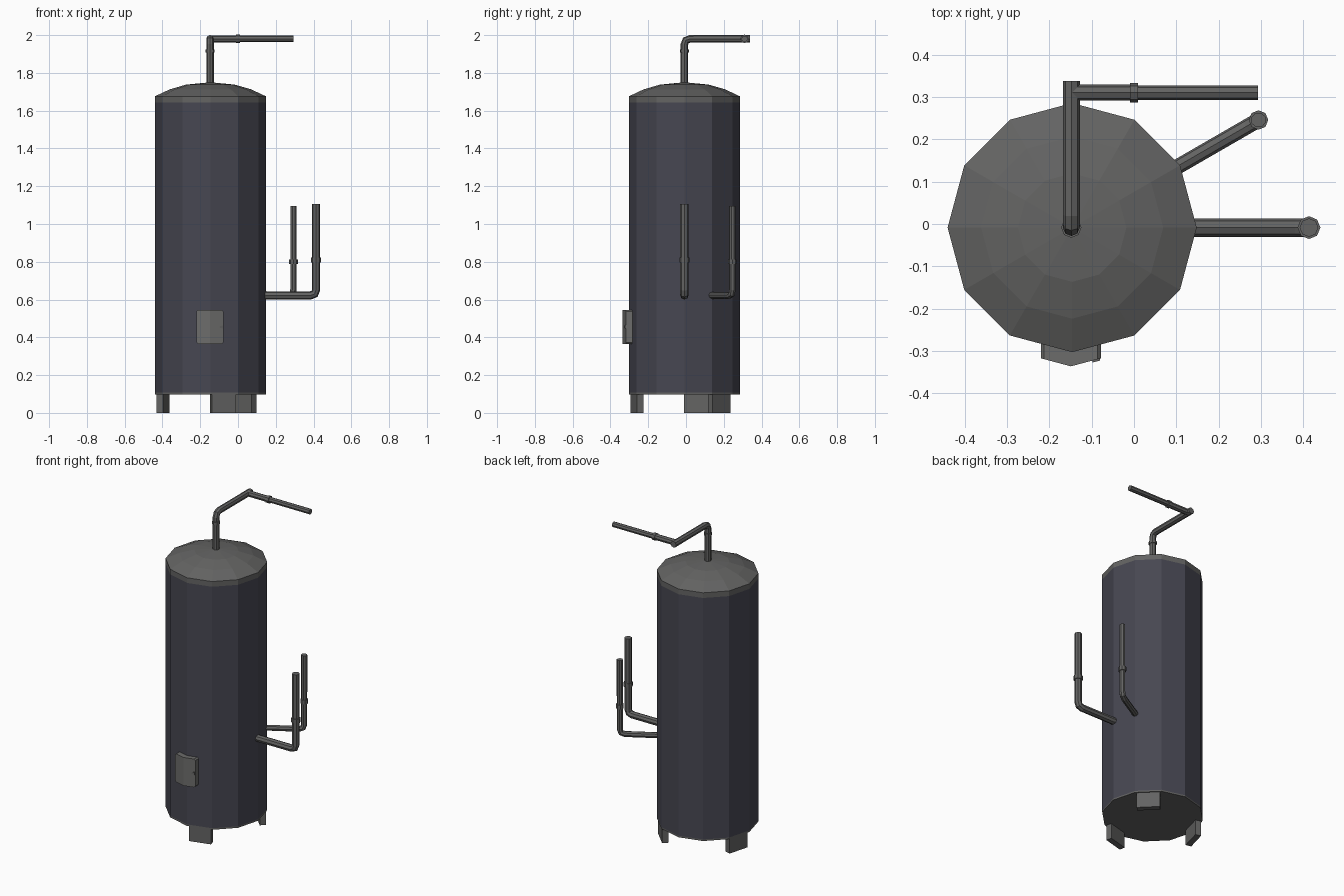
import bpy, bmesh, math
from mathutils import Vector

if "Cube" in bpy.data.objects:
    bpy.data.objects.remove(bpy.data.objects["Cube"])

CX, CY, R = -0.146, -0.0085, 0.294   # tank axis and radius


def material(name, rgb):
    m = bpy.data.materials.new(name)
    m.diffuse_color = (*rgb, 1)
    m.use_nodes = True
    m.node_tree.nodes["Principled BSDF"].inputs["Base Color"].default_value = m.diffuse_color
    return m


BODY = material("dark blue grey", (0.062, 0.062, 0.083))
GREY = material("mid grey", (0.125, 0.125, 0.123))
DOOR = material("door grey", (0.15, 0.15, 0.145))


def finish(name, bm, mats):
    bmesh.ops.recalc_face_normals(bm, faces=bm.faces)
    me = bpy.data.meshes.new(name)
    bm.to_mesh(me)
    bm.free()
    for m in mats:
        me.materials.append(m)
    ob = bpy.data.objects.new(name, me)
    bpy.context.collection.objects.link(ob)
    return ob


def skin(bm, rings):
    """Join equal rings of points with quads and cap both ends."""
    vs = [[bm.verts.new(p) for p in r] for r in rings]
    n = len(vs[0])
    for a, b in zip(vs, vs[1:]):
        for i in range(n):
            bm.faces.new((a[i], a[(i + 1) % n], b[(i + 1) % n], b[i]))
    bm.faces.new(vs[0][::-1])
    bm.faces.new(vs[-1])


# Tank: 12-sided lathe, blue shell with grey bands, base and domed lid
profile = [(R, 0.097), (R, 0.107), (R, 1.643), (R, 1.676), (0.215, 1.713),
           (0.128, 1.738), (0.004, 1.75)]
bm = bmesh.new()
skin(bm, [[(CX + r * math.cos(math.radians(30 * i)),
            CY + r * math.sin(math.radians(30 * i)), z) for i in range(12)]
          for r, z in profile])
for f in bm.faces:
    z = f.calc_center_median().z
    f.material_index = 0 if 0.5 < z < 1.2 else 1
finish("tank", bm, [BODY, GREY])

# Three feet, each parallel to a tank facet
for k, deg in enumerate((-75, 45, 165)):
    a = math.radians(deg)
    out = Vector((math.cos(a), math.sin(a), 0))
    side = Vector((-out.y, out.x, 0))
    c = Vector((CX, CY, 0)) + out * 0.26
    bm = bmesh.new()
    skin(bm, [[c + out * u * 0.018 + side * v * 0.067 + Vector((0, 0, z))
               for u, v in ((-1, -1), (1, -1), (1, 1), (-1, 1))] for z in (0, 0.1)])
    finish(f"foot_{k + 1}", bm, [GREY])


# Pipes: 8-sided sweep with bevelled elbows
def pipe(name, pts, r, bend=0.03):
    pts = [Vector(p) for p in pts]
    path = [pts[0]]
    for a, p, b in zip(pts, pts[1:], pts[2:]):
        s, e = p + (a - p).normalized() * bend, p + (b - p).normalized() * bend
        path += [s, s * 0.25 + p * 0.5 + e * 0.25, e]
    path.append(pts[-1])
    dirs = [(b - a).normalized() for a, b in zip(path, path[1:])]
    u = dirs[0].orthogonal().normalized()
    rings = []
    for i, p in enumerate(path):
        t = (dirs[max(i - 1, 0)] + dirs[min(i, len(dirs) - 1)]).normalized()
        if i:
            u = t_prev.rotation_difference(t) @ u
        t_prev = t
        w = t.cross(u)
        rings.append([p + r * (u * math.cos(k * math.pi / 4) + w * math.sin(k * math.pi / 4))
                      for k in range(8)])
    bm = bmesh.new()
    skin(bm, rings)
    return finish(name, bm, [GREY])


# Flue on the lid, running back and then right
pipe("flue_riser", [(CX - 0.002, CY, 1.73), (CX - 0.002, CY, 1.98), (CX - 0.002, 0.338, 1.98)], 0.02)
pipe("flue_riser_collar", [(CX - 0.002, CY, 1.908), (CX - 0.002, CY, 1.925)], 0.024)
pipe("flue_branch", [(CX, 0.31, 1.98), (0, 0.31, 1.98)], 0.019)
pipe("flue_branch_collar", [(-0.01, 0.31, 1.98), (0.01, 0.31, 1.98)], 0.023)
pipe("flue_outlet", [(0, 0.31, 1.98), (0.293, 0.31, 1.98)], 0.017)

# Two side pipes that turn upwards
ca, sa = math.cos(math.radians(30)), math.sin(math.radians(30))
for name, dx, dy, d, r, top, mid in (("large_side", 1, 0, 0.559, 0.022, 1.105, 0.81),
                                     ("small_side", ca, sa, 0.508, 0.018, 1.095, 0.80)):
    x, y = CX + dx * d, CY + dy * d
    s = (CX + dx * 0.27, CY + dy * 0.27, 0.622)
    pipe(name + "_pipe", [s, (x, y, 0.622), (x, y, top)], r)
    pipe(name + "_collar", [(x, y, mid - 0.013), (x, y, mid + 0.013)], r + 0.005)

# Door: folded plate over the front edge, with chamfered corners
outline = [(0, 0.545), (0.063, 0.545), (0.071, 0.537), (0.071, 0.373), (0.063, 0.365),
           (0, 0.365), (-0.063, 0.365), (-0.071, 0.373), (-0.071, 0.537), (-0.063, 0.545)]
fold = math.tan(math.radians(15))


def fold_pt(x, z, y):
    return bm.verts.new((CX - 0.003 + x, y + abs(x) * fold, z))


bm = bmesh.new()
n = len(outline)
front = [fold_pt(x, z, -0.336) for x, z in outline]
back = [fold_pt(x, z, -0.298) for x, z in outline]
for i in range(n):
    bm.faces.new((front[i], front[(i + 1) % n], back[(i + 1) % n], back[i]))
for loop in (front, back):
    bm.faces.new(loop[:6])
    bm.faces.new(loop[5:] + loop[:1])
finish("door", bm, [DOOR])

# Small latch on the right side of the door
bm = bmesh.new()
skin(bm, [[(CX + x, -0.336 + x * fold - d, z) for x, z in
           ((0.048, 0.452), (0.066, 0.446), (0.066, 0.464), (0.048, 0.458))]
          for d in (-0.003, 0.004)])
finish("door_latch", bm, [GREY])
